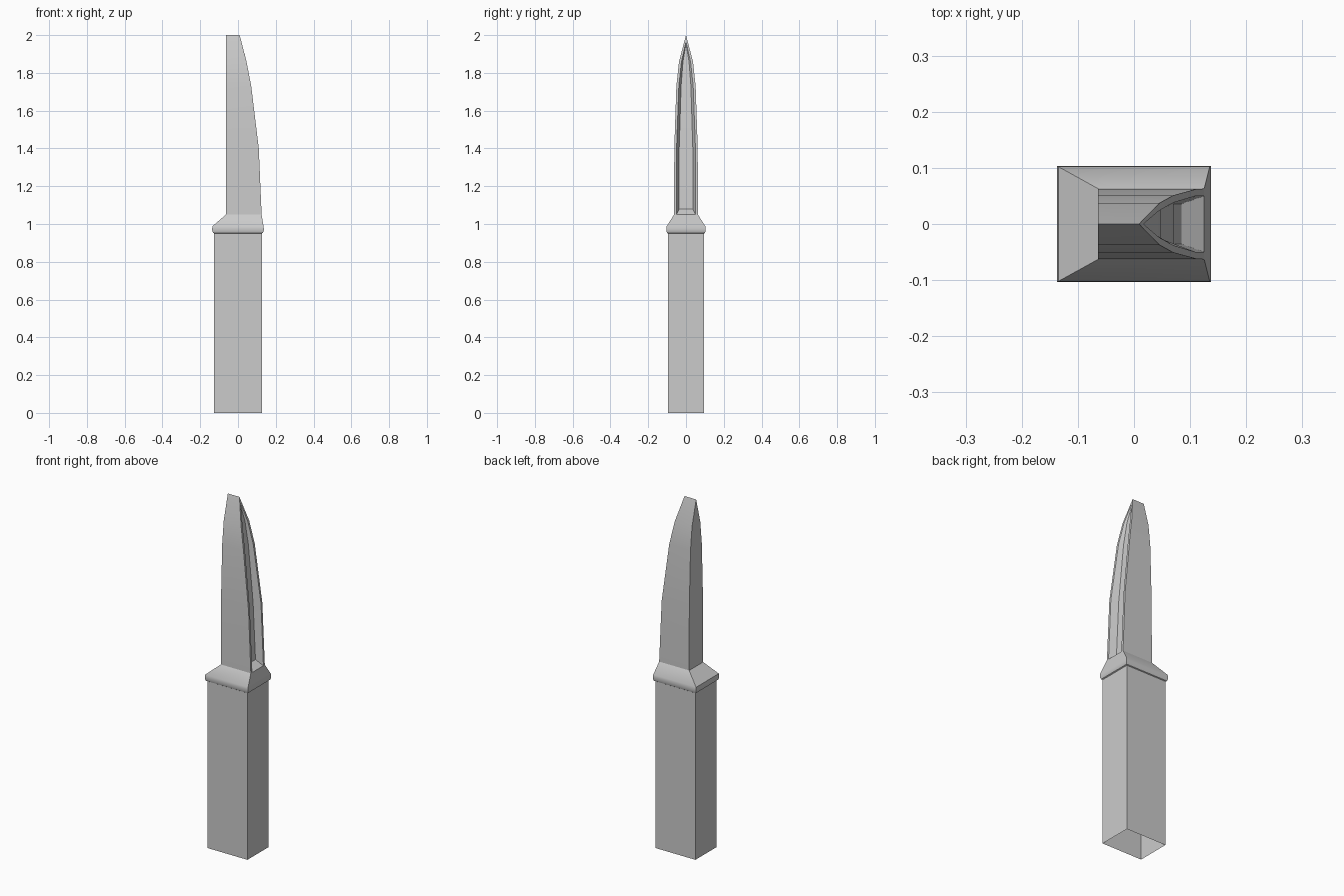
import bpy, bmesh, math

cube = bpy.data.objects.get("Cube")
if cube:
    bpy.data.objects.remove(cube, do_unlink=True)

steel = bpy.data.materials.new("light grey")
steel.use_nodes = True
GREY = (0.6, 0.6, 0.6, 1)
steel.diffuse_color = GREY
steel.node_tree.nodes["Principled BSDF"].inputs["Base Color"].default_value = GREY


def loft(name, loops, extra=None):
    """Skin closed loops of equal length, leaving the ends open."""
    bm = bmesh.new()
    rings = [[bm.verts.new(p) for p in loop] for loop in loops]
    for low, high in zip(rings, rings[1:]):
        n = len(low)
        for i in range(n):
            j = (i + 1) % n
            bm.faces.new((low[i], low[j], high[j], high[i]))
    if extra:
        extra(bm, rings)
    bmesh.ops.remove_doubles(bm, verts=bm.verts, dist=0.0005)
    bmesh.ops.recalc_face_normals(bm, faces=bm.faces)
    mesh = bpy.data.meshes.new(name)
    bm.to_mesh(mesh)
    bm.free()
    mesh.materials.append(steel)
    obj = bpy.data.objects.new(name, mesh)
    bpy.context.collection.objects.link(obj)
    bpy.ops.object.select_all(action='DESELECT')
    obj.select_set(True)
    bpy.context.view_layer.objects.active = obj
    bpy.ops.object.shade_smooth_by_angle(angle=math.radians(30))
    return obj


def rect(x0, x1, y, z):
    return [(x0, -y, z), (x1, -y, z), (x1, y, z), (x0, y, z)]


def cap_top(bm, rings):
    bm.faces.new(rings[-1])


# Square hollow handle, open underneath
HX, HY = 0.126, 0.095
loft("handle", [rect(-HX, HX, HY, 0), rect(-HX, HX, HY, 0.95)], cap_top)

# Collar with a rounded rim and sloping top
rim = [(0, 0.95), (0.006, 0.953), (0.01, 0.962), (0.011, 0.975), (0.009, 0.988)]
collar = [rect(-HX - d, HX + d, HY + d * 0.8, z) for d, z in rim]
collar.append(rect(-0.064, 0.125, 0.063, 1.05))
loft("collar", collar, cap_top)

# Blade: (x, y, z) of the edge, groove lip and groove floor at each height
BACK = -0.064
stations = [
    ((0.125, 0.063, 1.05), (0.125, 0.05, 1.05), (0.085, 0.036, 1.08)),
    ((0.11, 0.062, 1.4), (0.11, 0.05, 1.4), (0.07, 0.036, 1.4)),
    ((0.07, 0.051, 1.73), (0.07, 0.038, 1.73), (0.047, 0.026, 1.73)),
    ((0.045, 0.037, 1.86), (0.045, 0.024, 1.86), (0.033, 0.016, 1.86)),
    ((0.009, 0, 2), (0.017, 0, 1.965), (0.016, 0, 1.955)),
]


def section(edge, lip, floor):
    half = [(BACK, edge[1], edge[2]), edge, lip, floor]
    return [(x, -y, z) for x, y, z in half] + half[::-1]


def groove_foot(bm, rings):
    bm.faces.new(rings[0][2:6])


loft("blade", [section(*s) for s in stations], groove_foot)
